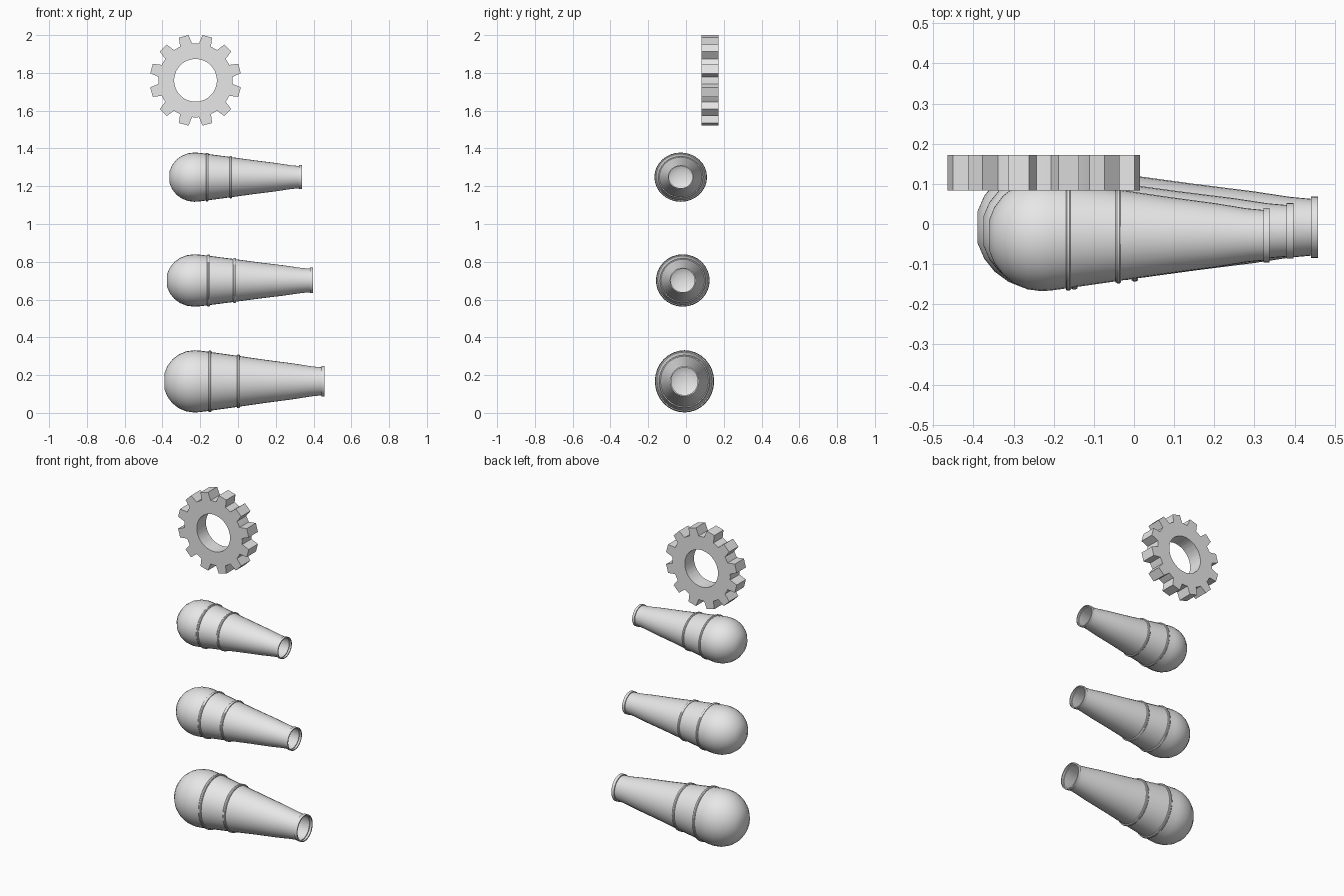
import bpy, bmesh, math

if "Cube" in bpy.data.objects:
    bpy.data.objects.remove(bpy.data.objects["Cube"])

grey = bpy.data.materials.new("light_grey")
grey.diffuse_color = (0.8, 0.8, 0.8, 1)
grey.use_nodes = True
grey.node_tree.nodes["Principled BSDF"].inputs["Base Color"].default_value = grey.diffuse_color


def finish(name, bm, angle):
    bmesh.ops.recalc_face_normals(bm, faces=bm.faces)
    me = bpy.data.meshes.new(name)
    bm.to_mesh(me)
    bm.free()
    me.materials.append(grey)
    ob = bpy.data.objects.new(name, me)
    bpy.context.collection.objects.link(ob)
    me.shade_smooth()
    me.set_sharp_from_angle(angle=math.radians(angle))
    return ob


def lathe(name, profile, centre, scale, closed=False, n=32):
    """Spin (x, radius) points around the x axis."""
    bm = bmesh.new()
    rings = []
    for x, r in profile:
        rings.append([bm.verts.new((
            centre[0] + x * scale[0],
            centre[1] + r * math.cos(2 * math.pi * i / n) * scale[1],
            centre[2] + r * math.sin(2 * math.pi * i / n) * scale[2]))
            for i in range(n)])
    pairs = list(zip(rings, rings[1:]))
    if closed:
        pairs.append((rings[-1], rings[0]))
    else:
        bm.faces.new(rings[0])
    for a, b in pairs:
        for i in range(n):
            j = (i + 1) % n
            bm.faces.new((a[i], a[j], b[j], b[i]))
    return finish(name, bm, 35)


# barrel profile: round back end, long taper, muzzle collar (open end)
barrel = [(-0.164 * math.cos(math.radians(a)), 0.164 * math.sin(math.radians(a)))
          for a in range(15, 91, 15)]
barrel += [(0.03, 0.162), (0.082, 0.155), (0.233, 0.134), (0.38, 0.113),
           (0.525, 0.094), (0.62, 0.079), (0.672, 0.074),
           (0.672, 0.080), (0.69, 0.080), (0.69, 0.073)]


def band(x, r):
    return [(x - 0.008, r - 0.012), (x - 0.008, r - 0.003), (x - 0.004, r),
            (x + 0.004, r), (x + 0.008, r - 0.003), (x + 0.008, r - 0.012)]


# three barrels of decreasing size, stacked upwards
for label, y, z, s in (
        ("lower", -0.008, 0.167, (1.0, 0.957, 1.005)),
        ("middle", -0.017, 0.701, (0.91, 0.868, 0.845)),
        ("upper", -0.028, 1.248, (0.824, 0.85, 0.795))):
    c = (-0.231, y, z)
    lathe(label + "_barrel", barrel, c, s)
    lathe(label + "_rear_band", band(0.082, 0.162), c, s, True)
    lathe(label + "_front_band", band(0.233, 0.141), c, s, True)

# gear wheel: twelve tapered teeth around a ring with a round hole
bm = bmesh.new()
cx, cz = -0.225, 1.7605
loops = []
for k in range(12):
    for da, r in ((-9.6, 0.196), (-6.2, 0.2425), (6.2, 0.2425), (9.6, 0.196), (15, 0.196)):
        a = math.radians(15 + 30 * k + da)
        loops.append([bm.verts.new((cx + q * math.cos(a), y, cz + q * math.sin(a)))
                      for q, y in ((r, 0.083), (r, 0.172), (0.113, 0.172), (0.113, 0.083))])
for a, b in zip(loops, loops[1:] + loops[:1]):
    for i in range(4):
        j = (i + 1) % 4
        bm.faces.new((a[i], a[j], b[j], b[i]))
finish("gear_wheel", bm, 20)
